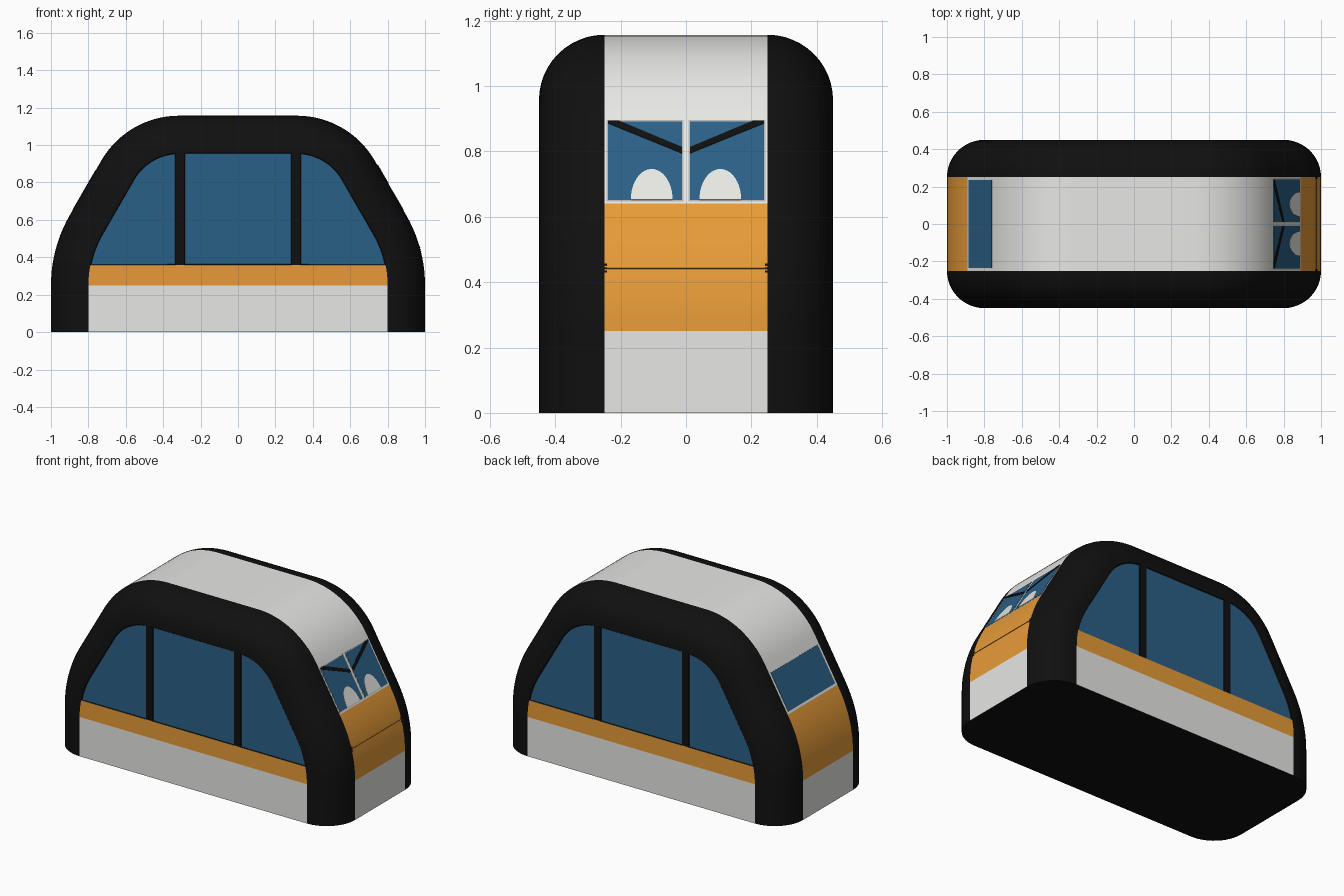
import bpy, bmesh
from math import sin, cos, pi, radians, tan, asin, sqrt
from mathutils import Vector

cube = bpy.data.objects.get("Cube")
if cube:
    bpy.data.objects.remove(cube, do_unlink=True)


def material(name, r, g, b):
    m = bpy.data.materials.new(name)
    m.use_nodes = True
    m.diffuse_color = (r, g, b, 1)
    shader = m.node_tree.nodes["Principled BSDF"]
    shader.inputs["Base Color"].default_value = (r, g, b, 1)
    shader.inputs["Roughness"].default_value = 0.7
    return m


BLACK = material("black", 0.005, 0.005, 0.005)
WHITE = material("white", 0.8, 0.8, 0.78)
ORANGE = material("orange", 0.8, 0.33, 0.04)
BLUE = material("window blue", 0.023, 0.116, 0.237)
GREY = material("frame grey", 0.45, 0.45, 0.45)
BROWN = material("seam brown", 0.3, 0.12, 0.015)

# Main dimensions
LOW_R, TOP_R, HEIGHT = 0.75, 0.48, 1.157
ROUND, STRIP, SIDE = 0.2, 0.25, 0.45
SILL, BELT, WAIST = 0.25, 0.36, 0.64
SLOPE = radians(30)
LOW_X = 1 - LOW_R


def slope_x(z):
    """Outer x of the straight sloped part of the nose at height z."""
    z0 = SILL + LOW_R * sin(SLOPE)
    return LOW_X + LOW_R * cos(SLOPE) - (z - z0) * tan(SLOPE)


def half_profile():
    """Points with outward normals, from the floor up to the roof."""
    def arc(cx, cz, r, a0, a1, n):
        for i in range(n + 1):
            a = a0 + (a1 - a0) * i / n
            d = Vector((cos(a), sin(a)))
            yield Vector((cx, cz)) + d * r, d
    pts = [(Vector((1, 0)), Vector((1, 0)))]
    pts += arc(LOW_X, SILL, LOW_R, 0, SLOPE, 10)
    pts.append((Vector((slope_x(WAIST), WAIST)), Vector((cos(SLOPE), sin(SLOPE)))))
    cz = HEIGHT - TOP_R
    cx = slope_x(cz + TOP_R * sin(SLOPE)) - TOP_R * cos(SLOPE)
    pts += arc(cx, cz, TOP_R, SLOPE, pi / 2, 16)
    return pts


def finish(bm, name, mats):
    mesh = bpy.data.meshes.new(name)
    bm.to_mesh(mesh)
    bm.free()
    for m in mats:
        mesh.materials.append(m)
    obj = bpy.data.objects.new(name, mesh)
    bpy.context.collection.objects.link(obj)
    return obj


def build_body():
    half = half_profile()
    flip = Vector((-1, 1))
    profile = half + [(p * flip, n * flip) for p, n in reversed(half)]

    # Loft the profile across the width, shrinking it around the rounded sides
    steps = [pi / 2 * i / 12 for i in range(13)]
    stations = [(STRIP + ROUND * sin(a), ROUND * (1 - cos(a))) for a in steps]
    stations = [(-y, d) for y, d in reversed(stations)] + stations
    bm = bmesh.new()
    rings = []
    for y, d in stations:
        flat = [p - n * d for p, n in profile]
        rings.append([bm.verts.new((q.x, y, q.y)) for q in flat])
    count = len(profile)
    for a, b in zip(rings, rings[1:]):
        for i in range(count):
            j = (i + 1) % count
            bm.faces.new((a[i], a[j], b[j], b[i]))
    bm.faces.new(rings[0])
    bm.faces.new(rings[-1])
    bmesh.ops.recalc_face_normals(bm, faces=bm.faces)

    def side_faces():
        return [f for f in bm.faces if abs(f.calc_center_median().y) > SIDE - 0.0001]

    # Cut the flat sides into panels, windows and pillars
    cuts = [((0, 0, SILL), (0, 0, 1)), ((0, 0, BELT), (0, 0, 1))]
    cuts += [((s * x, 0, 0), (1, 0, 0)) for s in (-1, 1) for x in (0.287, 0.334)]
    for co, no in cuts:
        faces = side_faces()
        edges = {e for f in faces for e in f.edges}
        verts = {v for f in faces for v in f.verts}
        bmesh.ops.bisect_plane(bm, geom=faces + list(edges) + list(verts),
                               plane_co=co, plane_no=no, dist=0.0001)

    # Colours: 0 black, 1 white, 2 orange, 3 blue
    bm.normal_update()
    for f in bm.faces:
        c = f.calc_center_bounds()
        f.smooth = True
        if abs(c.y) < STRIP - 0.01 and f.normal.z > -0.5:
            f.material_index = 2 if SILL < c.z < WAIST else 1
    windows = []
    for f in side_faces():
        f.smooth = False
        c = f.calc_center_bounds()
        if c.z < SILL:
            f.material_index = 1
        elif c.z < BELT:
            f.material_index = 2
        elif not 0.287 < abs(c.x) < 0.334:
            windows.append(f)
    bmesh.ops.inset_individual(bm, faces=windows, thickness=0.004, depth=-0.004)
    for f in windows:
        f.material_index = 3

    # Crisp edges at colour borders and corners
    for e in bm.edges:
        f, g = e.link_faces
        e.smooth = (f.material_index == g.material_index and f.smooth == g.smooth
                    and e.calc_face_angle(0) < radians(35))
    finish(bm, "body", [BLACK, WHITE, ORANGE, BLUE])


def slope_plate(name, outline, mat, end=1, lift=0.002):
    """Thin plate lying on the sloped nose; outline is in (y, z)."""
    normal = Vector((end * cos(SLOPE), 0, sin(SLOPE)))
    bm = bmesh.new()
    face = bm.faces.new([bm.verts.new(Vector((end * slope_x(z), y, z)) + normal * lift)
                         for y, z in outline])
    new = bmesh.ops.extrude_face_region(bm, geom=[face], use_keep_orig=True)["geom"]
    bmesh.ops.translate(bm, vec=normal * -0.004,
                        verts=[v for v in new if isinstance(v, bmesh.types.BMVert)])
    bmesh.ops.recalc_face_normals(bm, faces=bm.faces)
    finish(bm, name, [mat])


def rect(y0, y1, z0, z1):
    return [(y0, z0), (y1, z0), (y1, z1), (y0, z1)]


def nose_bar(name, y, z, width, height, mat):
    """Thin bar lying on the curved lower nose."""
    bm = bmesh.new()
    bmesh.ops.create_cube(bm, size=1)
    obj = finish(bm, name, [mat])
    obj.scale = (0.005, width, height)
    obj.location = (LOW_X + sqrt(LOW_R ** 2 - (z - SILL) ** 2), y, z)
    obj.rotation_euler.y = -asin((z - SILL) / LOW_R)


build_body()

# Front windscreen: two panes, each with a frame, wiper and seat back
for side, s in (("left", 1), ("right", -1)):
    slope_plate(side + "_pane_frame", rect(s * 0.008, s * 0.243, 0.647, 0.896), GREY, lift=0.001)
    slope_plate(side + "_front_pane", rect(s * 0.012, s * 0.239, 0.651, 0.891), BLUE)
    wiper = [(0.239, 0.893), (0.206, 0.893), (0.012, 0.812), (0.012, 0.793), (0.239, 0.885)]
    slope_plate(side + "_wiper", [(s * y, z) for y, z in wiper], BLACK, lift=0.004)
    arch = [(s * 0.105 + 0.064 * cos(pi * i / 20), 0.651 + 0.094 * sin(pi * i / 20))
            for i in range(21)]
    slope_plate(side + "_seat_back", arch, WHITE, lift=0.003)

# Rear window
slope_plate("rear_window", rect(-0.235, 0.235, 0.652, 0.866), BLUE, end=-1)

# Hatch seam with small hinge marks at both ends
nose_bar("hatch_seam", 0, 0.443, 2 * STRIP, 0.004, BROWN)
for s in (-1, 1):
    for k in (-1, 0, 1):
        nose_bar("hinge_mark", s * 0.246, 0.443 + k * 0.011, 0.009, 0.005, BLACK)
